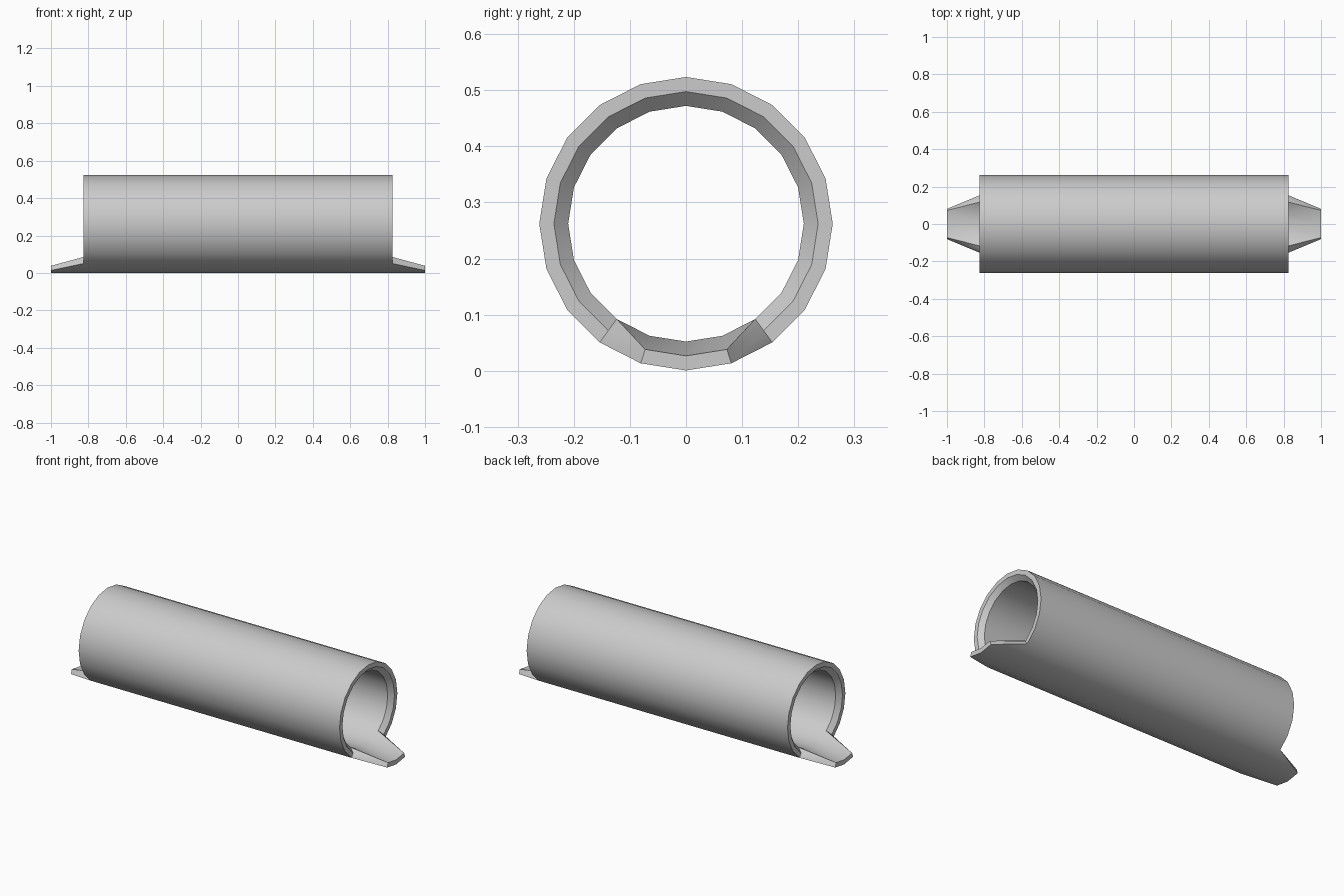
import bpy, bmesh, math

if "Cube" in bpy.data.objects:
    bpy.data.objects.remove(bpy.data.objects["Cube"])

SIDES = 20
CENTRE_Z = 0.262
BODY_X, LIP_X, DEEP_X = 0.825, 1.0, 0.80
R_OUT, R_RIM, R_BORE = 0.2615, 0.2355, 0.21

bm = bmesh.new()


def ring(radius, x, lip_x):
    """Ring around the x axis; index 0 is the bottom, whose neighbours form the lip."""
    verts = []
    for i in range(SIDES):
        a = 2 * math.pi * i / SIDES
        px = lip_x if i in (0, 1, SIDES - 1) else x
        verts.append(bm.verts.new((px, radius * math.sin(a),
                                   CENTRE_Z - radius * math.cos(a))))
    return verts


# Closed section: outside, rim, chamfer and bore, mirrored to the other end
rings = []
for s in (1, -1):
    end = [ring(R_OUT, s * BODY_X, s * LIP_X),
           ring(R_RIM, s * BODY_X, s * LIP_X),
           ring(R_BORE, s * DEEP_X, s * DEEP_X)]
    rings += end if s == 1 else end[::-1]

for k in range(len(rings)):
    a, b = rings[k], rings[(k + 1) % len(rings)]
    for i in range(SIDES):
        j = (i + 1) % SIDES
        bm.faces.new((a[i], a[j], b[j], b[i]))

# Ridge along each lip flank, from lip corner to bore edge
for rim, bore in ((rings[1], rings[2]), (rings[4], rings[3])):
    for near, far in ((1, 2), (-1, -2)):
        bmesh.ops.connect_verts(bm, verts=[rim[near], bore[far]])

bmesh.ops.recalc_face_normals(bm, faces=bm.faces[:])
mesh = bpy.data.meshes.new("pipe_with_lips")
bm.to_mesh(mesh)
bm.free()

pipe = bpy.data.objects.new("pipe_with_lips", mesh)
bpy.context.collection.objects.link(pipe)
bpy.context.view_layer.objects.active = pipe
pipe.select_set(True)
bpy.ops.object.shade_smooth_by_angle(angle=math.radians(30))
